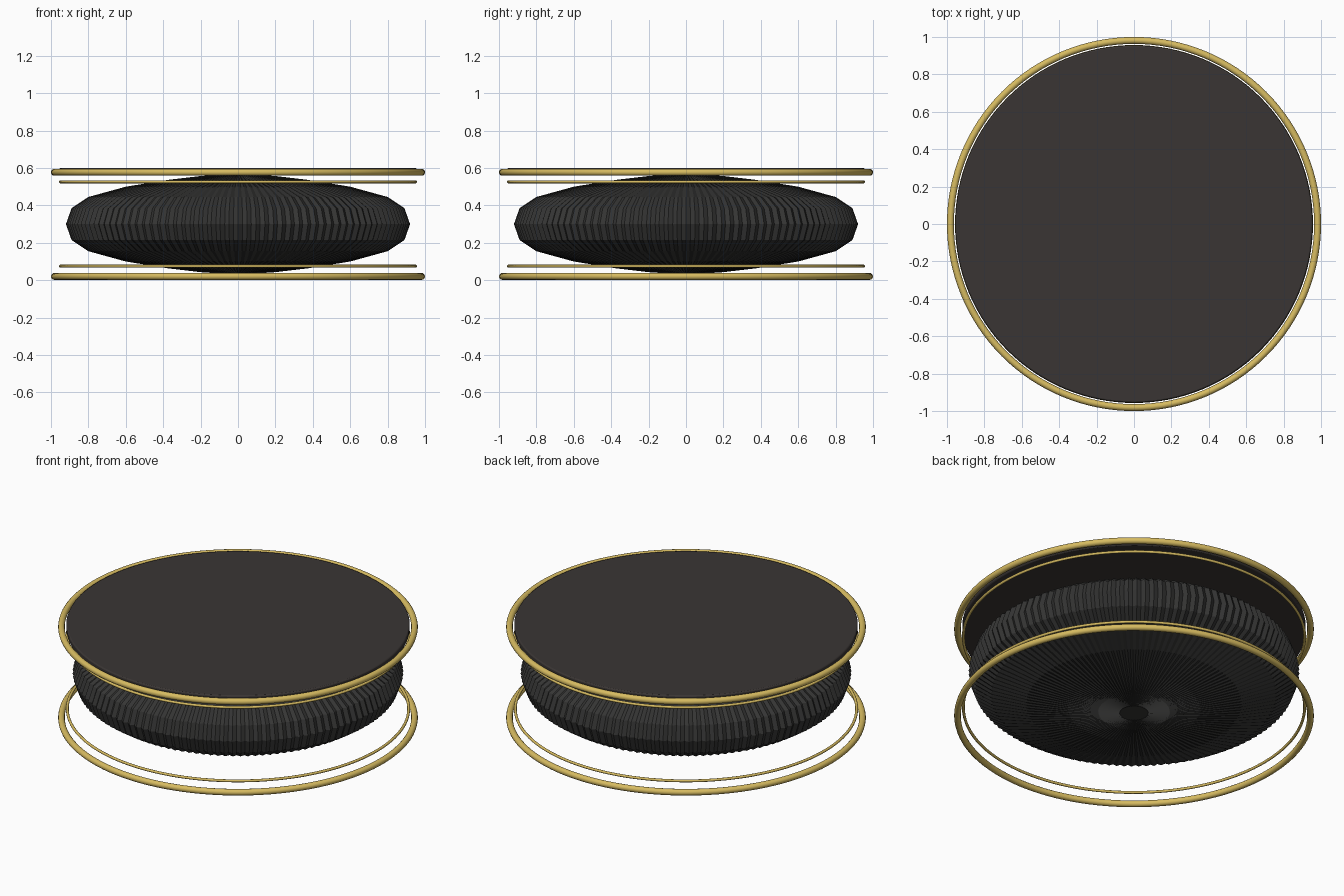
import bpy, bmesh, math

if "Cube" in bpy.data.objects:
    bpy.data.objects.remove(bpy.data.objects["Cube"])

def material(name, rgb):
    m = bpy.data.materials.new(name)
    m.diffuse_color = (*rgb, 1)
    m.use_nodes = True
    m.node_tree.nodes["Principled BSDF"].inputs["Base Color"].default_value = m.diffuse_color
    return m

gold = material("gold", (0.68, 0.50, 0.12))
dark = material("dark_fabric", (0.035, 0.035, 0.034))
cushion = material("dark_top", (0.042, 0.036, 0.034))

# Pleated, squashed body: half profile (radius, height from the middle)
half = [(0.92, 0), (0.89, 0.085), (0.80, 0.145), (0.60, 0.20),
        (0.37, 0.237), (0.20, 0.257), (0.08, 0.265)]
profile = [(r, -z) for r, z in reversed(half[1:])] + half
RIBS, STEPS = 120, 4
N = RIBS * STEPS
bm = bmesh.new()
rings = []
for r, z in profile:
    ring = []
    for i in range(N):
        a = 2 * math.pi * i / N
        k = 1 - 0.008 * (1 - math.cos(RIBS * a))
        ring.append(bm.verts.new((r * k * math.cos(a), r * k * math.sin(a), 0.3 + z * k)))
    rings.append(ring)
for lo, hi in zip(rings, rings[1:]):
    for i in range(N):
        j = (i + 1) % N
        bm.faces.new((lo[i], lo[j], hi[j], hi[i]))
bm.faces.new(rings[0][::-1])
bm.faces.new(rings[-1])
mesh = bpy.data.meshes.new("pleated_body")
bm.to_mesh(mesh)
bm.free()
mesh.materials.append(dark)
bpy.context.collection.objects.link(bpy.data.objects.new("pleated_body", mesh))

# Round top panel with a softened rim
bpy.ops.mesh.primitive_cylinder_add(vertices=128, radius=0.955, depth=0.036, location=(0, 0, 0.582))
top = bpy.context.object
top.name = "top_panel"
top.data.materials.append(cushion)
bev = top.modifiers.new("rim", 'BEVEL')
bev.width, bev.segments = 0.007, 2
bev.limit_method = 'ANGLE'
bpy.ops.object.shade_smooth_by_angle()

# Thick outer hoops and thin inner trim hoops
for name, major, minor, z in (("top_hoop", 0.9815, 0.0185, 0.577),
                              ("bottom_hoop", 0.9815, 0.0185, 0.0205),
                              ("top_trim", 0.949, 0.008, 0.526),
                              ("bottom_trim", 0.949, 0.008, 0.075)):
    bpy.ops.mesh.primitive_torus_add(major_radius=major, minor_radius=minor, location=(0, 0, z),
                                     major_segments=128, minor_segments=12)
    o = bpy.context.object
    o.name = name
    o.data.materials.append(gold)
    bpy.ops.object.shade_smooth()
